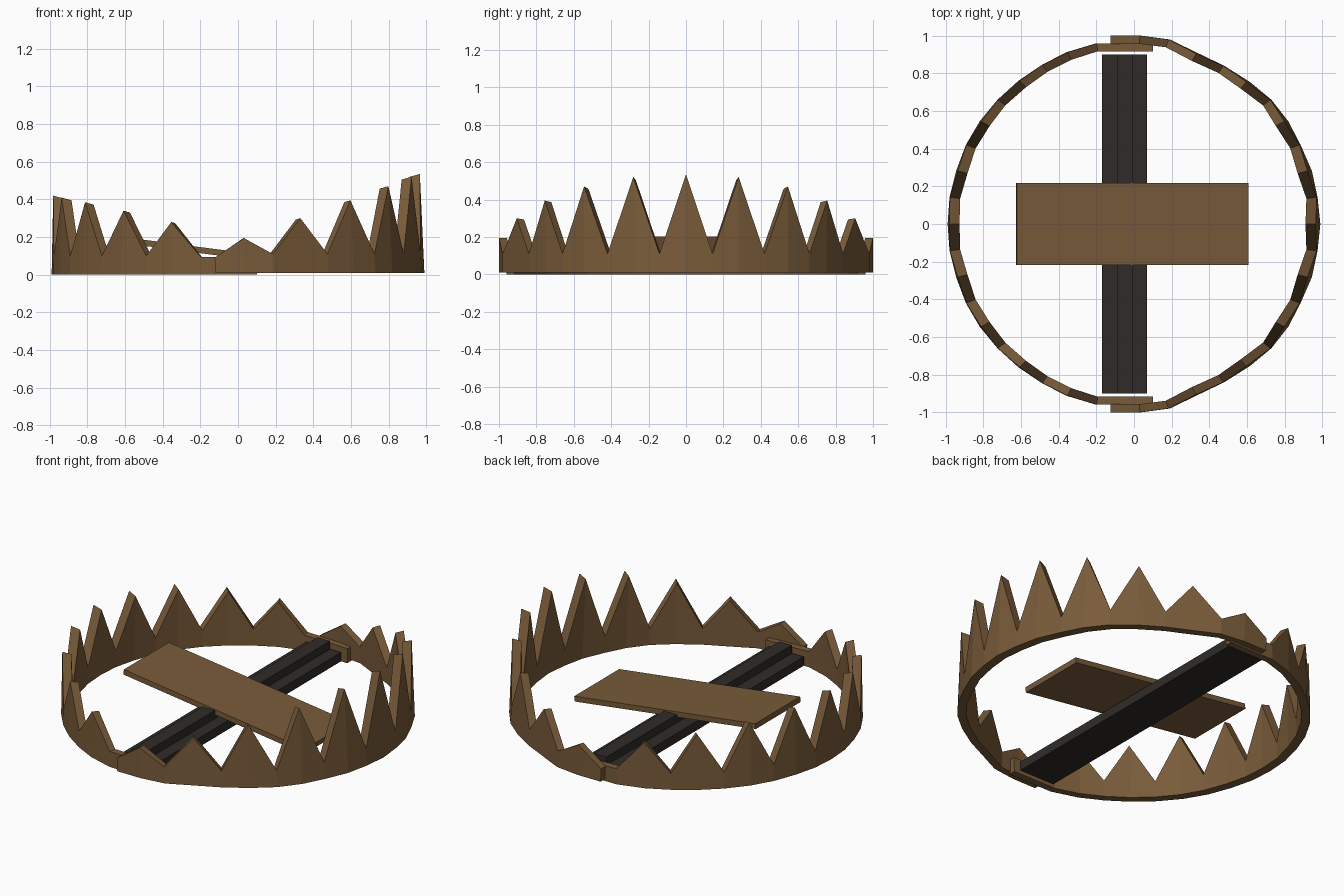
import bpy, bmesh, math
from mathutils import Vector

if "Cube" in bpy.data.objects:
    bpy.data.objects.remove(bpy.data.objects["Cube"])


def material(name, rgb):
    m = bpy.data.materials.new(name)
    m.diffuse_color = (*rgb, 1)
    m.use_nodes = True
    m.node_tree.nodes["Principled BSDF"].inputs["Base Color"].default_value = m.diffuse_color
    return m


RUST = material("rusty_steel", (0.19, 0.105, 0.042))
DARK = material("dark_steel", (0.028, 0.024, 0.021))


def finish(bm, name, mat):
    bmesh.ops.recalc_face_normals(bm, faces=bm.faces)
    me = bpy.data.meshes.new(name)
    bm.to_mesh(me)
    bm.free()
    me.materials.append(mat)
    ob = bpy.data.objects.new(name, me)
    bpy.context.collection.objects.link(ob)
    return ob


def box(name, x, y, z, mat, tilt=0):
    bm = bmesh.new()
    bmesh.ops.create_cube(bm, size=1)
    for v in bm.verts:
        v.co = Vector(((x[1] - x[0]) * v.co.x, (y[1] - y[0]) * v.co.y, (z[1] - z[0]) * v.co.z))
    ob = finish(bm, name, mat)
    ob.location = (sum(x) / 2, sum(y) / 2, sum(z) / 2)
    ob.rotation_euler.y = tilt
    return ob


def jaw(name, half, bottom, lean):
    # half outline is (x, y, top height); mirrored across y = 0
    pts = half + [(x, -y, h) for x, y, h in reversed(half[:-1])]
    side = 1 if half[-1][0] > 0 else -1
    bm = bmesh.new()
    rings = []
    for i, (x, y, h) in enumerate(pts):
        a, b = pts[max(i - 1, 0)], pts[min(i + 1, len(pts) - 1)]
        t = Vector((b[0] - a[0], b[1] - a[1])).normalized()
        n = Vector((t.y, -t.x)) * side          # points inward
        ix, iy = x + 0.055 * n.x, y + 0.043 * n.y
        low = 0.015 * abs(n.x) if h > 0.12 else 0
        rings.append([bm.verts.new(c) for c in (
            (x, y, bottom), (x - side * lean * h, y, h),
            (ix - side * lean * h, iy, h - low), (ix, iy, bottom))])
    for r, s in zip(rings, rings[1:]):
        for k in range(4):
            m = (k + 1) % 4
            bm.faces.new((r[k], r[m], s[m], s[k]))
    bm.faces.new(rings[0])
    bm.faces.new(rings[-1])
    # make the inward offset direction agree with the outline
    return finish(bm, name, RUST)


# Toothed half-ring jaws, alternating valleys and points
right = [(-0.12, 1.0, 0.09), (0.04, 1.0, 0.195), (0.19, 0.98, 0.11), (0.345, 0.905, 0.30),
         (0.48, 0.84, 0.11), (0.615, 0.755, 0.395), (0.73, 0.66, 0.11), (0.82, 0.545, 0.47),
         (0.885, 0.42, 0.11), (0.945, 0.282, 0.52), (0.975, 0.142, 0.11), (0.99, 0, 0.535)]
left = [(0.1, 0.96, 0.09), (-0.2, 0.96, 0.095), (-0.36, 0.912, 0.28), (-0.49, 0.845, 0.10),
        (-0.615, 0.76, 0.34), (-0.725, 0.66, 0.10), (-0.82, 0.545, 0.385), (-0.893, 0.42, 0.10),
        (-0.945, 0.282, 0.41), (-0.98, 0.142, 0.10), (-0.99, 0, 0.42)]
jaw("right_jaw", right, 0.01, 0.045)
jaw("left_jaw", left, 0.0, 0.02)

# Base bar with raised centre rib
box("base_bar", (-0.17, 0.07), (-0.9, 0.9), (0.01, 0.065), DARK)
box("base_rib", (-0.09, -0.005), (-0.9, 0.9), (0.06, 0.115), DARK)

# Tilted trigger plate
box("trigger_plate", (-0.63, 0.61), (-0.218, 0.218), (0.09, 0.122), RUST, math.atan(0.13))
